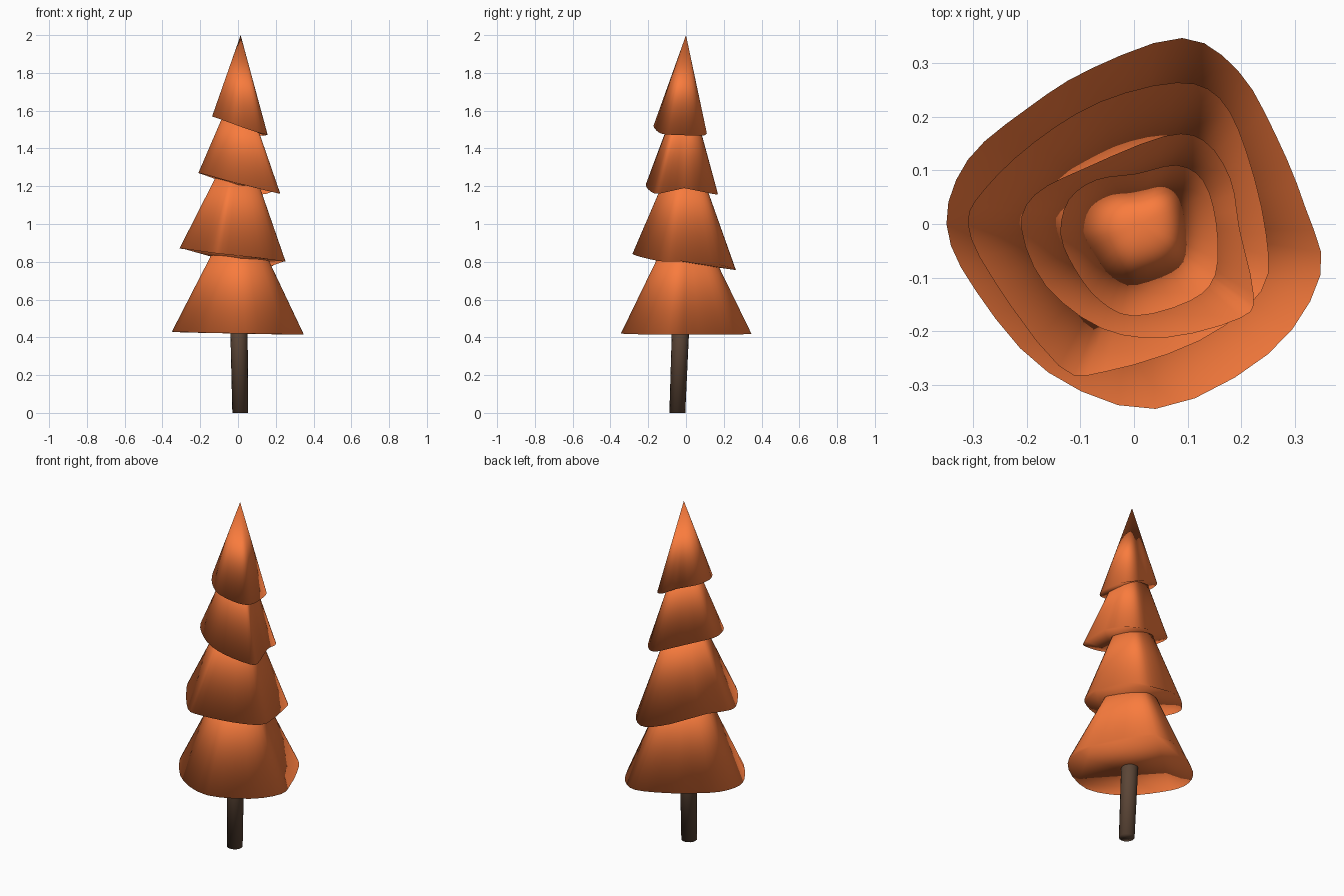
import bpy, bmesh, math
from mathutils import Vector

if "Cube" in bpy.data.objects:
    bpy.data.objects.remove(bpy.data.objects["Cube"])


def material(name, rgb):
    m = bpy.data.materials.new(name)
    m.diffuse_color = (*rgb, 1)
    m.use_nodes = True
    m.node_tree.nodes["Principled BSDF"].inputs["Base Color"].default_value = m.diffuse_color
    return m


def make_object(name, bm, mat):
    """Fully smooth-shaded closed solid."""
    bmesh.ops.recalc_face_normals(bm, faces=bm.faces)
    for f in bm.faces:
        f.smooth = True
    me = bpy.data.meshes.new(name)
    bm.to_mesh(me)
    bm.free()
    ob = bpy.data.objects.new(name, me)
    bpy.context.collection.objects.link(ob)
    me.materials.append(mat)
    return ob


def smooth_loop(points, steps=3):
    """Closed Catmull-Rom curve through the points."""
    p = [Vector(q) for q in points]
    n = len(p)
    out = []
    for i in range(n):
        a, b, c, d = p[i - 1], p[i], p[(i + 1) % n], p[(i + 2) % n]
        for k in range(steps):
            t = k / steps
            out.append(0.5 * (2 * b + (c - a) * t + (2 * a - 5 * b + 4 * c - d) * t * t
                              + (3 * b - a - 3 * c + d) * t ** 3))
    return out


def tier(name, rim, apex, mat):
    """Cone from a wavy rim to a point, closed underneath."""
    bm = bmesh.new()
    loop = [bm.verts.new(q) for q in smooth_loop(rim)]
    tip = bm.verts.new(apex)
    for i, v in enumerate(loop):
        bm.faces.new((loop[i - 1], v, tip))
    bm.faces.new(loop)
    return make_object(name, bm, mat)


leaf = material("autumn_orange", (0.95, 0.2, 0.047))
bark = material("bark", (0.105, 0.06, 0.037))

# Foliage tiers, bottom to top (rims run clockwise seen from above)
tier("foliage_bottom", [
    (-.35, .0, .43), (-.31, .12, .427), (-.2, .215, .424), (-.08, .29, .422),
    (.09, .347, .418), (.195, .285, .416), (.265, .165, .415), (.32, .03, .414),
    (.348, -.095, .414), (.25, -.243, .416), (.04, -.345, .42), (-.16, -.277, .424),
    (-.295, -.125, .428)], (.01, 0, 1.13), leaf)

tier("foliage_lower", [
    (-.31, 0, .87), (-.279, .065, .867), (-.186, .153, .853), (-.064, .228, .8),
    (.08, .264, .757), (.16, .235, .768), (.21, .135, .793), (.247, -.02, .803),
    (.238, -.125, .802), (.122, -.218, .82), (-.055, -.276, .838), (-.14, -.265, .848),
    (-.265, -.1, .866)], (.01, 0, 1.5), leaf)

tier("foliage_upper", [
    (-.21, -.01, 1.27), (-.185, .055, 1.262), (-.09, .105, 1.235), (.057, .164, 1.17),
    (.13, .156, 1.157), (.18, .085, 1.172), (.197, -.01, 1.19), (.223, -.13, 1.163),
    (.2, -.175, 1.165), (.06, -.212, 1.2), (-.06, -.195, 1.23), (-.165, -.115, 1.26)],
    (.01, 0, 1.78), leaf)

tier("foliage_top", [
    (-.137, -.02, 1.57), (-.122, .045, 1.565), (-.07, .083, 1.55), (.005, .094, 1.52),
    (.08, .11, 1.48), (.13, .08, 1.467), (.154, 0, 1.472), (.152, -.095, 1.473),
    (.104, -.144, 1.485), (0, -.172, 1.52), (-.064, -.143, 1.545), (-.11, -.085, 1.56)],
    (.014, 0, 2.0), leaf)

# Slightly leaning trunk
bm = bmesh.new()
rings = []
for x, y, z, r in [(.012, -.046, 0, .042), (.001, -.019, .7, .048)]:
    rings.append([bm.verts.new((x + r * math.cos(math.tau * i / 16),
                                y + r * math.sin(math.tau * i / 16), z)) for i in range(16)])
for i in range(16):
    bm.faces.new((rings[0][i - 1], rings[0][i], rings[1][i], rings[1][i - 1]))
for ring in rings:
    bm.faces.new(ring)
make_object("trunk", bm, bark)
